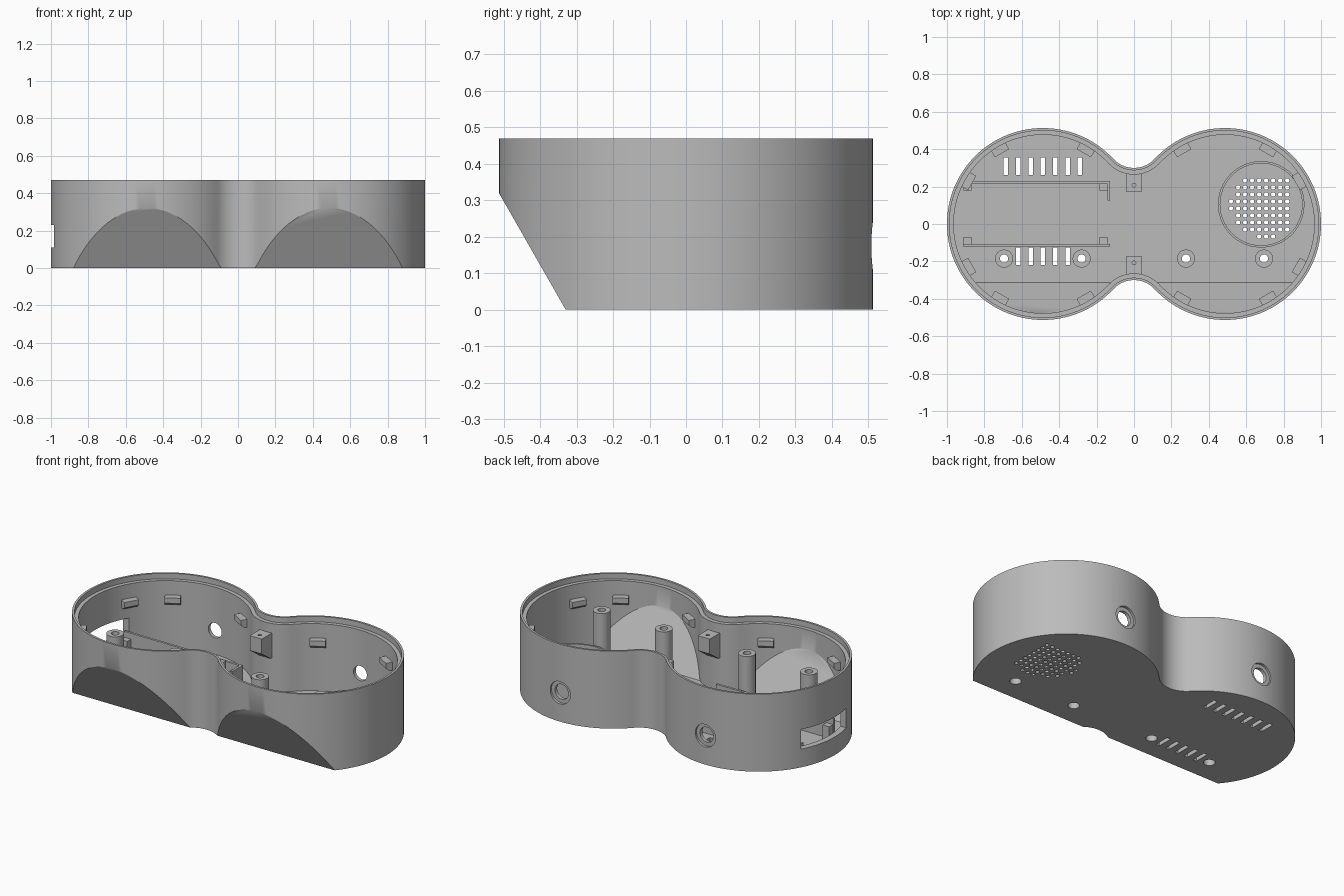
import bpy, bmesh
from math import pi, sin, cos, atan2
from mathutils import Matrix, Vector

old = bpy.data.objects.get("Cube")
if old:
    bpy.data.objects.remove(old)

grey = bpy.data.materials.new("light grey plastic")
grey.use_nodes = True
grey.diffuse_color = (0.5, 0.5, 0.5, 1)
grey.node_tree.nodes["Principled BSDF"].inputs["Base Color"].default_value = (0.5, 0.5, 0.5, 1)

LOBE_X, LOBE_R = 0.487, 0.513      # two round lobes
NECK_Y, NECK_R = 0.45, 0.15        # concave fillets at the waist
HEIGHT, FLOOR, WALL = 0.47, 0.03, 0.036


def finish(name, bm):
    bmesh.ops.recalc_face_normals(bm, faces=bm.faces)
    mesh = bpy.data.meshes.new(name)
    bm.to_mesh(mesh)
    bm.free()
    mesh.materials.append(grey)
    obj = bpy.data.objects.new(name, mesh)
    bpy.context.collection.objects.link(obj)
    return obj


def prism(name, pts, w0, w1, axis="z"):
    """Extrude a closed 2D profile along z, or a (y, z) profile along x."""
    bm = bmesh.new()
    place = (lambda u, v, w: (u, v, w)) if axis == "z" else (lambda u, v, w: (w, u, v))
    face = bm.faces.new([bm.verts.new(place(u, v, w0)) for u, v in pts])
    new = bmesh.ops.extrude_face_region(bm, geom=[face])["geom"]
    shift = Vector(place(0, 0, w1 - w0))
    bmesh.ops.translate(bm, verts=[g for g in new if isinstance(g, bmesh.types.BMVert)], vec=shift)
    return finish(name, bm)


def boxes(name, spans):
    """Boxes given as (x0, x1, y0, y1, z0, z1)."""
    bm = bmesh.new()
    for x0, x1, y0, y1, z0, z1 in spans:
        m = Matrix.Translation(((x0 + x1) / 2, (y0 + y1) / 2, (z0 + z1) / 2))
        bmesh.ops.create_cube(bm, size=1, matrix=m @ Matrix.Diagonal((x1 - x0, y1 - y0, z1 - z0, 1)))
    return finish(name, bm)


def rods(name, centres, r, length, segs=32, along_y=False):
    bm = bmesh.new()
    turn = Matrix.Rotation(pi / 2, 4, "X") if along_y else Matrix.Identity(4)
    for c in centres:
        bmesh.ops.create_cone(bm, cap_ends=True, segments=segs, radius1=r, radius2=r,
                              depth=length, matrix=Matrix.Translation(c) @ turn)
    return finish(name, bm)


def lathe(name, profile, x, y, segs=40):
    """Revolve a closed (radius, z) profile about a vertical axis."""
    bm = bmesh.new()
    rings = [[bm.verts.new((x + r * cos(2 * pi * i / segs), y + r * sin(2 * pi * i / segs), z))
              for r, z in profile] for i in range(segs)]
    n = len(profile)
    for i in range(segs):
        a, b = rings[i], rings[(i + 1) % segs]
        for j in range(n):
            k = (j + 1) % n
            bm.faces.new((a[j], b[j], b[k], a[k]))
    return finish(name, bm)


def cut(obj, cutter):
    mod = obj.modifiers.new("cut", "BOOLEAN")
    mod.operation, mod.solver, mod.object = "DIFFERENCE", "EXACT", cutter
    bpy.context.view_layer.update()
    mesh = bpy.data.meshes.new_from_object(obj.evaluated_get(bpy.context.evaluated_depsgraph_get()))
    obj.modifiers.clear()
    obj.data = mesh
    bpy.data.objects.remove(cutter)


def smooth(obj):
    bpy.ops.object.select_all(action="DESELECT")
    obj.select_set(True)
    bpy.context.view_layer.objects.active = obj
    bpy.ops.object.shade_smooth_by_angle(angle=pi / 6)


def outline(inset):
    """Figure-eight outline, moved inward by inset."""
    t = atan2(NECK_Y, -LOBE_X)
    big, small = LOBE_R - inset, NECK_R + inset
    arcs = [(LOBE_X, 0, big, -t, t, 96), (0, NECK_Y, small, t - pi, -t, 24),
            (-LOBE_X, 0, big, pi - t, pi + t, 96), (0, -NECK_Y, small, t, pi - t, 24)]
    return [(cx + r * cos(a + (b - a) * i / n), cy + r * sin(a + (b - a) * i / n))
            for cx, cy, r, a, b, n in arcs for i in range(n)]


def slant(shift):
    """Cutter in front of the leaning front plane."""
    line = [(-0.33 + shift - 0.183 * t, 0.32 * t) for t in (-0.2, 1.3)]
    return prism("slant_cutter", line + [(-0.8, line[1][1]), (-0.8, line[0][1])], -1.2, 1.2, "x")


# Shell: solid body, leaning front, hollow inside, stepped rim
shell = prism("shell", outline(0), 0, HEIGHT)
cut(shell, slant(0))
cavity = prism("cavity_cutter", outline(WALL), FLOOR, 0.6)
cut(cavity, slant(0.035))
cut(shell, cavity)
cut(shell, prism("rim_cutter", outline(0.013), 0.437, 0.6))

# Back wall sockets and side window
for r, y in ((0.068, 0.55), (0.045, 0.5)):
    cut(shell, rods("socket_cutter", [(s * LOBE_X, y, 0.175) for s in (-1, 1)], r, 0.106, 40, True))
cut(shell, boxes("window_cutter", [(-1.1, -0.87, -0.13, 0.24, 0.11, 0.23)]))

# Floor openings: vents, screw holes, speaker grille
vents = [-0.487 + 0.066 * i for i in range(-3, 4)]
cut(shell, boxes("vent_cutter",
                 [(x - 0.012, x + 0.012, 0.262, 0.355, -0.1, 0.1) for x in vents]
                 + [(x - 0.012, x + 0.012, -0.218, -0.125, -0.1, 0.1) for x in vents[1:-1]]))
posts = [(x, -0.185) for x in (-0.695, -0.28, 0.278, 0.695)]
cut(shell, rods("screw_cutter", [(x, y, 0) for x, y in posts], 0.032, 0.2))
grid = [(0.519 + 0.0375 * i, 0.233 - 0.0375 * j, 0) for i in range(9) for j in range(9)]
grille = [p for p in grid if Vector((p[0] - 0.699, p[1] - 0.105)).length < 0.1825]
cut(shell, rods("grille_cutter", grille, 0.0115, 0.2, 12))
smooth(shell)

# Screw posts
for i, (x, y) in enumerate(posts):
    smooth(lathe(f"screw_post_{i + 1}", [(0.032, 0.029), (0.048, 0.029), (0.048, 0.355),
                                         (0.022, 0.355), (0.022, 0.1), (0.032, 0.1)], x, y))

# Speaker ring
smooth(lathe("speaker_ring", [(0.219, 0.029), (0.231, 0.029), (0.231, 0.16), (0.219, 0.16)],
             0.68, 0.105, 72))

# Circuit board tray: rails and corner supports
boxes("tray_rails", [(-0.915, -0.127, 0.215, 0.229, 0.029, 0.155),
                     (-0.915, -0.127, -0.12, -0.106, 0.029, 0.155),
                     (-0.141, -0.127, 0.125, 0.215, 0.029, 0.155)])
boxes("tray_supports", [(x - 0.022, x + 0.022, y - 0.019, y + 0.019, 0.029, 0.12)
                        for x in (-0.89, -0.163) for y in (0.197, -0.088)])

# Lid clips around both lobes, tapered on their lower side
for side, angles in ((1, (30, 60, 120, 240, 300, 330)), (-1, (60, 120, 150, 210, 240, 300))):
    for a in angles:
        clip = prism("lid_clip", [(0.437, 0.35), (0.485, 0.35), (0.485, 0.3), (0.46, 0.3),
                                  (0.437, 0.318)], -0.044, 0.044, "x")
        clip.data.transform(Matrix.Translation((side * LOBE_X, 0, 0))
                            @ Matrix.Rotation(a * pi / 180 - pi / 2, 4, "Z"))

# Screw bosses at the waist
for s, name in ((1, "back_boss"), (-1, "front_boss")):
    boss = prism(name, [(s * 0.17, 0.38), (s * 0.28, 0.38), (s * 0.28, 0.23), (s * 0.255, 0.23),
                        (s * 0.17, 0.29)], -0.04, 0.04, "x")
    cut(boss, rods("boss_cutter", [(0, s * 0.208, 0.38)], 0.01, 0.12, 16))
